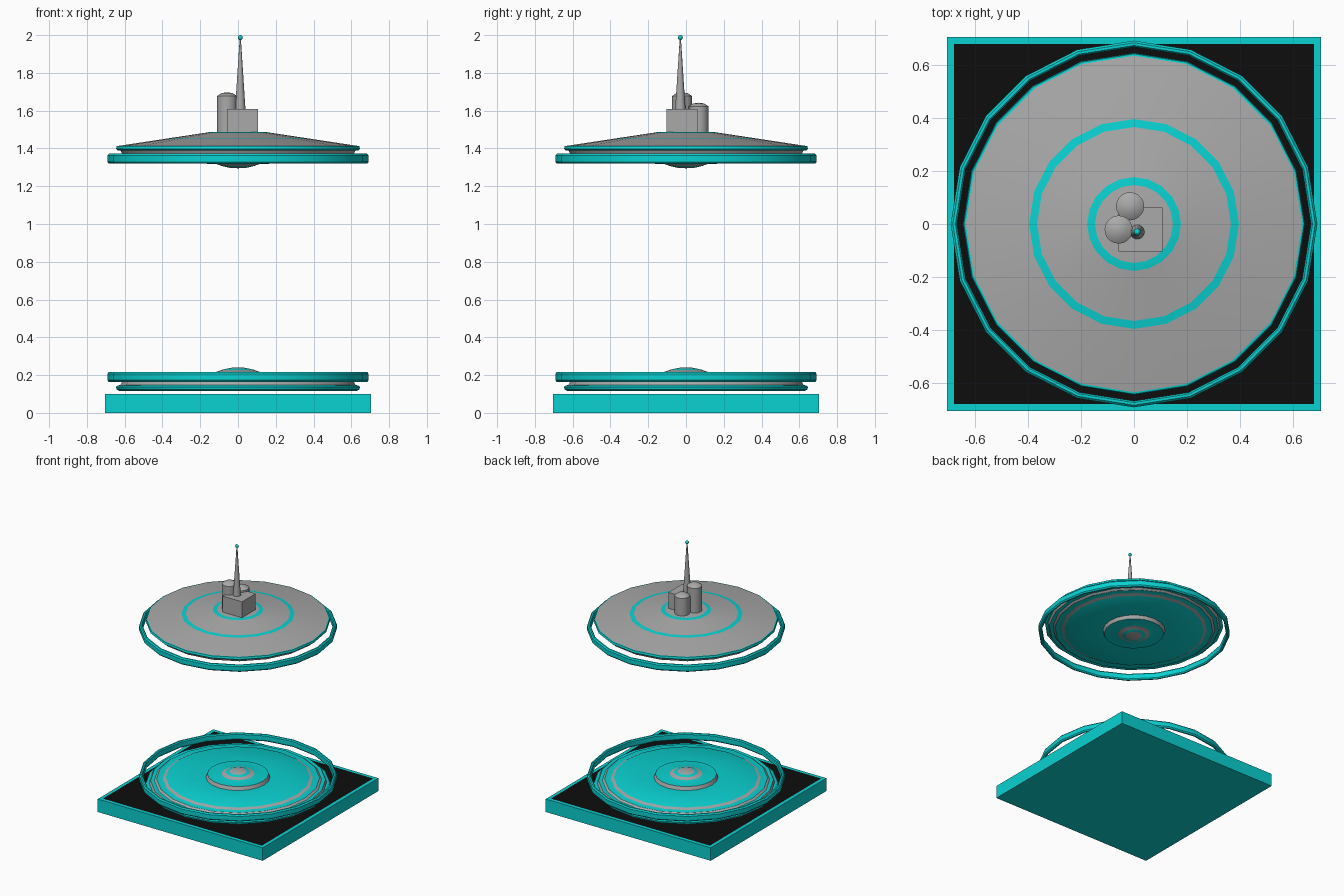
import bpy, bmesh, math
from mathutils import Matrix

if "Cube" in bpy.data.objects:
    bpy.data.objects.remove(bpy.data.objects["Cube"])

SIDES = 20


def material(name, rgb):
    m = bpy.data.materials.new(name)
    m.diffuse_color = (*rgb, 1)
    m.use_nodes = True
    m.node_tree.nodes["Principled BSDF"].inputs["Base Color"].default_value = m.diffuse_color
    return m


MATS = [material("grey metal", (0.40, 0.40, 0.40)),
        material("cyan trim", (0.003, 0.64, 0.64)),
        material("black floor", (0.004, 0.004, 0.004))]
GREY, CYAN, BLACK = 0, 1, 2


def finish(name, bm, smooth=True):
    bmesh.ops.recalc_face_normals(bm, faces=bm.faces)
    me = bpy.data.meshes.new(name)
    bm.to_mesh(me)
    bm.free()
    for m in MATS:
        me.materials.append(m)
    ob = bpy.data.objects.new(name, me)
    bpy.context.collection.objects.link(ob)
    if smooth:
        bpy.ops.object.select_all(action='DESELECT')
        ob.select_set(True)
        bpy.context.view_layer.objects.active = ob
        bpy.ops.object.shade_smooth_by_angle(angle=math.radians(30))
    return ob


def lathe(name, profile, center=(0, 0), sides=SIDES, loop=False):
    """Spin (radius, z, colour of the band towards the next point)."""
    bm = bmesh.new()
    rows = []
    for r, z, _ in profile:
        n = 1 if r == 0 else sides
        rows.append([bm.verts.new((center[0] + r * math.cos(2 * math.pi * i / sides),
                                   center[1] + r * math.sin(2 * math.pi * i / sides), z))
                     for i in range(n)])
    count = len(rows) if loop else len(rows) - 1
    for k in range(count):
        a, b = rows[k], rows[(k + 1) % len(rows)]
        for i in range(sides):
            j = (i + 1) % sides
            quad = [a[i % len(a)], a[j % len(a)], b[j % len(b)], b[i % len(b)]]
            f = bm.faces.new(list(dict.fromkeys(quad)))
            f.material_index = profile[k][2]
    return finish(name, bm)


# square base with a black floor inset in its top
bm = bmesh.new()
bmesh.ops.create_cube(bm, size=1, matrix=Matrix.Translation((0, 0, 0.05))
                      @ Matrix.Diagonal((1.41, 1.41, 0.1, 1)))
for f in bm.faces:
    f.material_index = CYAN
top = max(bm.faces, key=lambda f: f.calc_center_median().z)
bmesh.ops.inset_region(bm, faces=[top], thickness=0.037)
top.material_index = BLACK
finish("base", bm, smooth=False)

# stepped inner face shared by both discs, from rim to centre
STEPS = [(0.622, 0.147, GREY), (0.612, 0.167, CYAN), (0.585, 0.167, GREY),
         (0.570, 0.178, CYAN), (0.525, 0.178, GREY), (0.505, 0.189, CYAN),
         (0.225, 0.189, GREY), (0.215, 0.215, CYAN), (0.115, 0.217, GREY),
         (0.085, 0.228, CYAN), (0.060, 0.234, GREY), (0.035, 0.239, GREY),
         (0, 0.240, GREY)]
RIM = [(0.630, 0.117, CYAN), (0.642, 0.123, CYAN), (0.646, 0.138, CYAN), (0.635, 0.146, CYAN)]
MIRROR = 1.535


def cone_z(r):
    return 1.487 - (r - 0.147) * 0.151


# lower disc
lathe("lower_disc", [(0, 0.117, CYAN)] + RIM + STEPS)

# upper disc: sloping roof with two painted rings, underside mirrors the lower disc
bands = [(0.147, CYAN), (0.177, GREY), (0.366, CYAN), (0.396, GREY), (0.635, CYAN)]
roof = [(0, 1.487, GREY)] + [(r, cone_z(r), c) for r, c in bands]
under = [(r, MIRROR - z, c) for r, z, c in RIM[1:] + STEPS]
lathe("upper_disc", roof + under)

# floating rings around each disc
for name, z in (("lower_ring", 0.190), ("upper_ring", 1.346)):
    section = [(0.668, -0.018), (0.668, 0.018), (0.674, 0.026), (0.684, 0.026),
               (0.692, 0.017), (0.692, -0.017), (0.684, -0.026), (0.674, -0.026)]
    lathe(name, [(r, z + h, CYAN) for r, h in section], loop=True)

# block building
bm = bmesh.new()
bmesh.ops.create_cube(bm, size=1, matrix=Matrix.Translation((0.024, -0.021, 1.535))
                      @ Matrix.Diagonal((0.166, 0.166, 0.15, 1)))
finish("block_building", bm, smooth=False)

# round towers with domed caps
for name, c, h in (("tall_tower", (-0.058, -0.021), 1.697),
                   ("short_tower", (-0.015, 0.067), 1.642)):
    lathe(name, [(0, 1.46, GREY), (0.053, 1.46, GREY), (0.053, h - 0.020, GREY),
                 (0.030, h - 0.004, GREY), (0, h, GREY)], c)

# spire with a small ball on top
SPIRE = (0.012, -0.030)
lathe("spire", [(0, 1.60, GREY), (0.028, 1.60, GREY), (0.003, 1.985, GREY),
                (0, 1.985, GREY)], SPIRE, 16)
bm = bmesh.new()
bmesh.ops.create_uvsphere(bm, u_segments=12, v_segments=8, radius=0.013,
                          matrix=Matrix.Translation((*SPIRE, 1.987)))
for f in bm.faces:
    f.material_index = CYAN
finish("spire_ball", bm)
